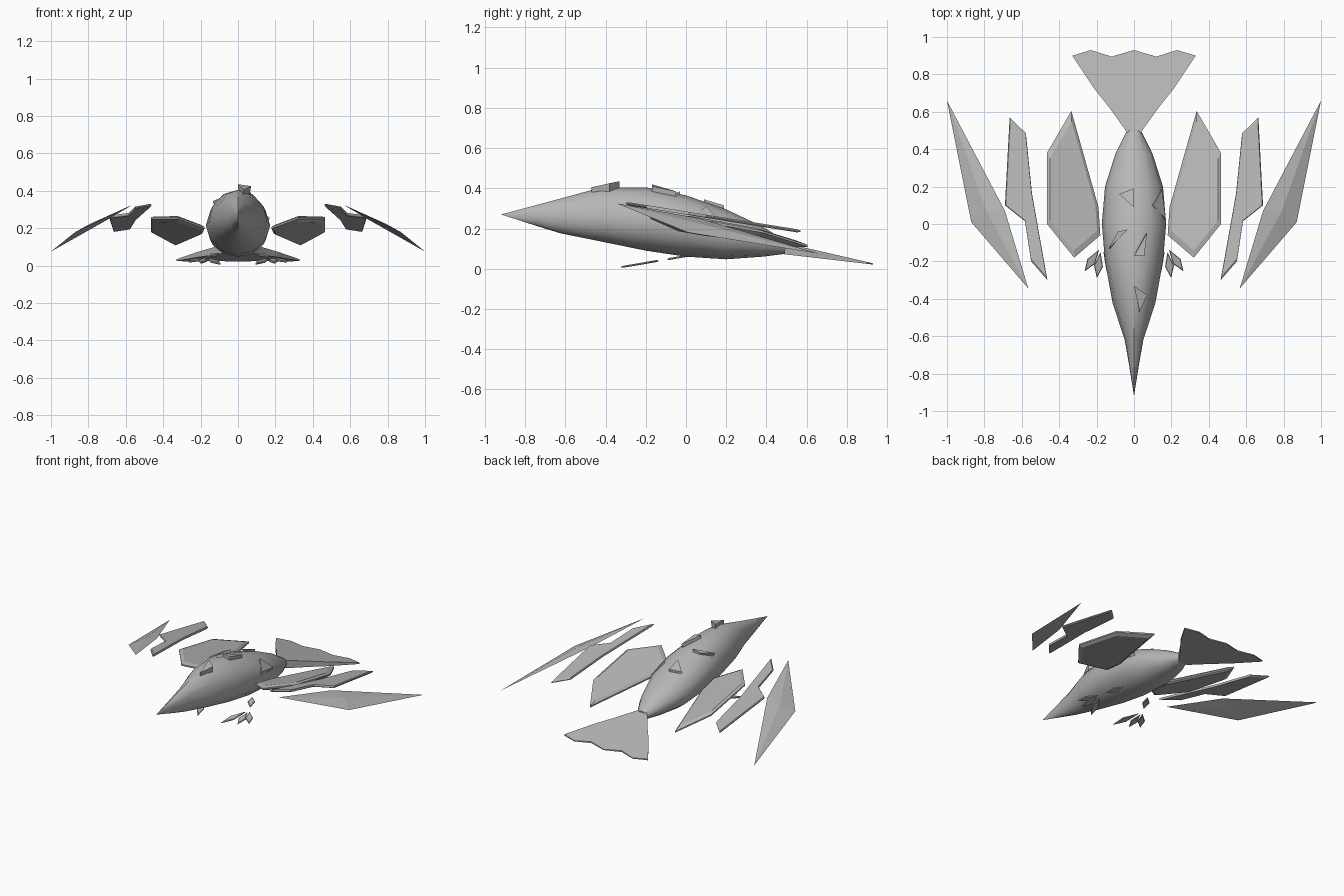
import bpy, bmesh, math
from mathutils import Vector

cube = bpy.data.objects.get("Cube")
if cube:
    bpy.data.objects.remove(cube, do_unlink=True)

grey = bpy.data.materials.new("stone grey")
grey.use_nodes = True
tone = (0.47, 0.47, 0.47, 1)
grey.diffuse_color = tone
grey.node_tree.nodes["Principled BSDF"].inputs["Base Color"].default_value = tone


def finish(name, bm, mirror=False):
    bmesh.ops.recalc_face_normals(bm, faces=bm.faces)
    mesh = bpy.data.meshes.new(name)
    bm.to_mesh(mesh)
    bm.free()
    mesh.materials.append(grey)
    obj = bpy.data.objects.new(name, mesh)
    bpy.context.collection.objects.link(obj)
    if mirror:
        obj.modifiers.new("Mirror", "MIRROR").use_mirror_merge = False
    return obj


def blade(name, outline, height, thick, rim=0.85, mirror=True):
    """Flat feather: outer edge between a smaller top and bottom face."""
    bm = bmesh.new()
    pts = [Vector((x, y, height(x, y))) for x, y in outline]
    mid = sum(pts, Vector()) / len(pts)
    rings = []
    for scale, drop in ((rim, 0), (1, 0.35), (1, 0.65), (rim, 1)):
        rings.append([bm.verts.new(mid + (p - mid) * scale - Vector((0, 0, drop * thick)))
                      for p in pts])
    n = len(pts)
    for a, b in zip(rings, rings[1:]):
        for i in range(n):
            j = (i + 1) % n
            bm.faces.new((a[i], a[j], b[j], b[i]))
    bm.faces.new(rings[0])
    bm.faces.new(rings[-1][::-1])
    bmesh.ops.triangulate(bm, faces=[f for f in bm.faces if len(f.verts) > 4])
    return finish(name, bm, mirror)


# Body: rings of y, half width, bottom, middle and top
stations = [(-0.75, 0.027, 0.215, 0.262, 0.315), (-0.62, 0.05, 0.175, 0.255, 0.35),
            (-0.42, 0.115, 0.135, 0.245, 0.405), (-0.2, 0.155, 0.09, 0.235, 0.405),
            (0, 0.172, 0.06, 0.215, 0.365), (0.2, 0.155, 0.047, 0.17, 0.295),
            (0.38, 0.098, 0.06, 0.135, 0.21), (0.5, 0.037, 0.075, 0.105, 0.135)]
SIDES = 12
bm = bmesh.new()
rings = []
for y, w, low, mid, top in stations:
    ring = []
    for k in range(SIDES):
        a = math.tau * k / SIDES
        rise = (top - mid) if math.cos(a) > 0 else (mid - low)
        ring.append(bm.verts.new((w * math.sin(a), y, mid + rise * math.cos(a))))
    rings.append(ring)
for a, b in zip(rings, rings[1:]):
    for k in range(SIDES):
        j = (k + 1) % SIDES
        bm.faces.new((a[k], a[j], b[j], b[k]))
nose = bm.verts.new((0, -0.92, 0.27))
for k in range(SIDES):
    bm.faces.new((nose, rings[0][(k + 1) % SIDES], rings[0][k]))
bm.faces.new(rings[-1])
body = finish("body", bm)
bpy.context.view_layer.objects.active = body
body.select_set(True)
bpy.ops.object.shade_smooth_by_angle(angle=math.radians(40))
body.select_set(False)

# Wings: three separate feathers on each side
blade("inner_wing", [(0.335, 0.605), (0.465, 0.38), (0.465, 0), (0.32, -0.18), (0.18, -0.06),
                     (0.19, 0.09)],
      lambda x, y: 0.27 - 0.184 * y + 0.22 * (x - 0.465), 0.032, 0.88)
blade("middle_wing", [(0.665, 0.57), (0.69, 0.1), (0.583, 0.015), (0.55, -0.2), (0.463, -0.3),
                      (0.545, 0.16), (0.578, 0.485)],
      lambda x, y: 0.285 - 0.16 * y, 0.016, 0.96)
bm = bmesh.new()
edge = [bm.verts.new(p) for p in ((0.565, -0.345, 0.325), (0.87, 0.01, 0.18),
                                 (1, 0.66, 0.075), (0.69, 0.07, 0.25))]
for dz in (0.008, -0.008):
    hub = bm.verts.new((0.79, 0.07, 0.216 + dz))
    for i in range(4):
        bm.faces.new((edge[i], edge[(i + 1) % 4], hub))
finish("outer_wing", bm, True)

# Tail: fan with a scalloped rear edge, thinning to the back
half = [(0.037, 0.49), (0.13, 0.62), (0.21, 0.72), (0.33, 0.9), (0.23, 0.93), (0.12, 0.895)]
fan = half + [(0, 0.93)] + [(-x, y) for x, y in reversed(half)]
bm = bmesh.new()
layers = []
for side in (1, -1):
    layer = []
    for x, y in fan:
        t = (y - 0.49) / 0.44
        layer.append(bm.verts.new((x, y, 0.1 - 0.076 * t + side * (0.025 * (1 - t) + 0.003))))
    layers.append(layer)
top, under = layers
for i in range(len(fan)):
    j = (i + 1) % len(fan)
    bm.faces.new((top[i], top[j], under[j], under[i]))
bm.faces.new(top)
bm.faces.new(under[::-1])
finish("tail", bm)

# Feet: three pointed front toes and one back toe on each side
hub = Vector((0.175, -0.12))
for label, angle, length, gap in (("inner", -112, 0.19, 0.03), ("centre", -82, 0.14, 0.03),
                                  ("outer", -56, 0.14, 0.02), ("back", 118, 0.12, 0.03)):
    d = Vector((math.cos(math.radians(angle)), math.sin(math.radians(angle))))
    s = Vector((-d.y, d.x)) * 0.024
    base = hub + d * gap
    shape = [base, base + d * length * 0.55 + s, base + d * length, base + d * length * 0.55 - s]
    blade(label + "_toe", [tuple(p) for p in shape],
          lambda x, y: 0.068 + 0.17 * y, 0.01, 0.85)

# Ruffled feathers: slim wedges standing out of the back
ruffles = [[(0, -0.33, 0.435), (0.07, -0.38, 0.425), (0.03, -0.47, 0.405)],
           [(0.07, -0.05, 0.385), (0.055, -0.17, 0.41), (0, -0.17, 0.42)],
           [(-0.035, -0.03, 0.385), (-0.085, -0.04, 0.365), (-0.135, -0.13, 0.345)],
           [(-0.08, 0.16, 0.305), (0, 0.19, 0.315), (0, 0.09, 0.345)],
           [(0.15, 0.18, 0.23), (0.1, 0.1, 0.31), (0.17, 0.03, 0.255)]]
for number, corners in enumerate(ruffles, 1):
    bm = bmesh.new()
    upper = [bm.verts.new(c) for c in corners]
    lower = [bm.verts.new((x * 0.9, y, z - 0.04)) for x, y, z in corners]
    for i in range(3):
        j = (i + 1) % 3
        bm.faces.new((upper[i], upper[j], lower[j], lower[i]))
    bm.faces.new(upper)
    bm.faces.new(lower[::-1])
    finish("back_feather_%d" % number, bm)
